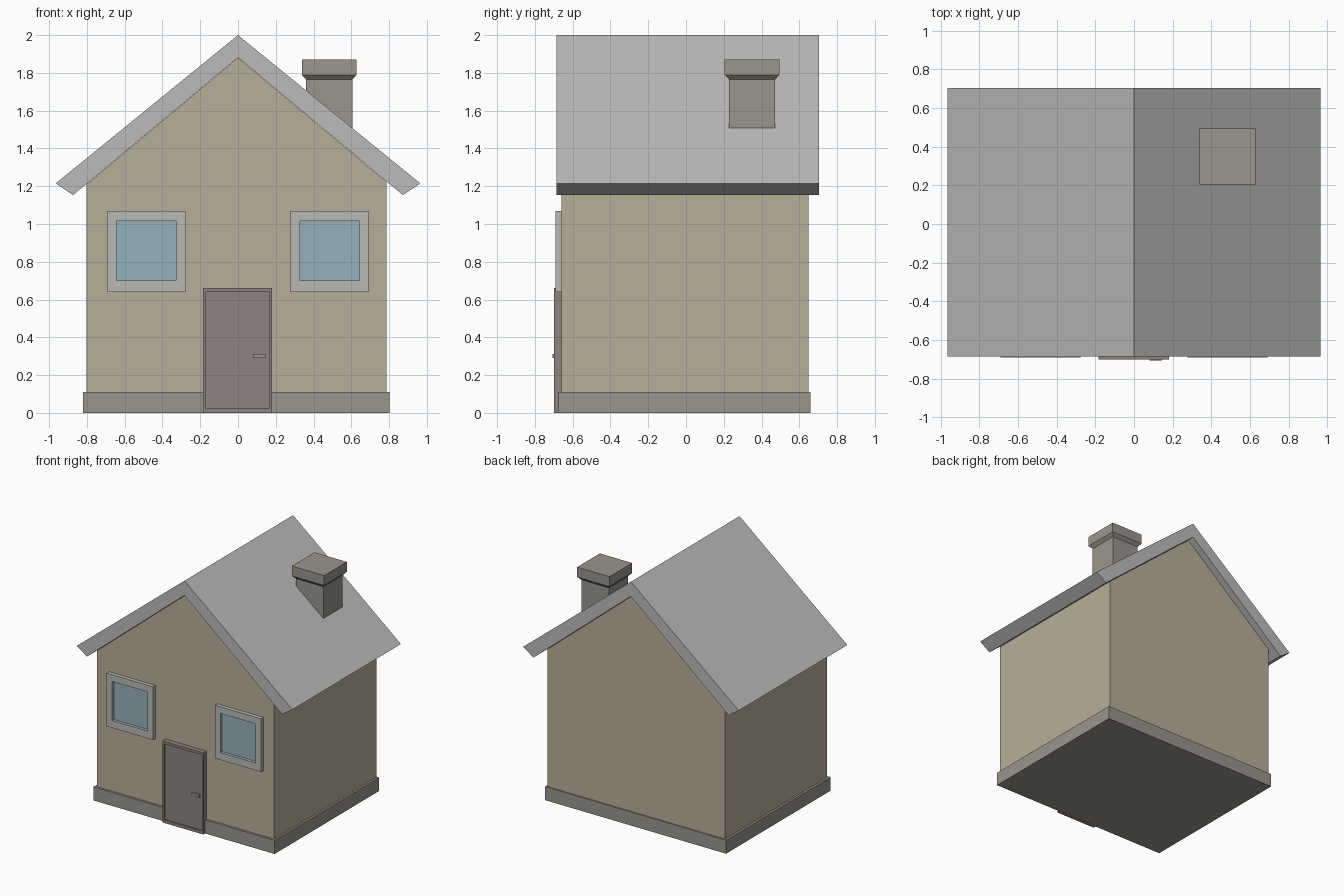
import bpy, bmesh

if "Cube" in bpy.data.objects:
    bpy.data.objects.remove(bpy.data.objects["Cube"])


def material(name, rgb):
    m = bpy.data.materials.new(name)
    m.diffuse_color = (*rgb, 1)
    m.use_nodes = True
    m.node_tree.nodes["Principled BSDF"].inputs["Base Color"].default_value = m.diffuse_color
    return m


WALL = material("plaster", (0.48, 0.43, 0.32))
STONE = material("stone", (0.32, 0.30, 0.27))
ROOF = material("roofing", (0.50, 0.50, 0.50))
DOOR = material("door_wood", (0.27, 0.23, 0.21))
GLASS = material("glass", (0.30, 0.44, 0.52))
TRIM = material("trim", (0.48, 0.48, 0.46))


def finish(name, bm, mat):
    bmesh.ops.recalc_face_normals(bm, faces=bm.faces)
    mesh = bpy.data.meshes.new(name)
    bm.to_mesh(mesh)
    bm.free()
    mesh.materials.append(mat)
    ob = bpy.data.objects.new(name, mesh)
    bpy.context.collection.objects.link(ob)
    return ob


def prism(name, profile, y0, y1, mat):
    """Extrude an (x, z) outline from y0 to y1."""
    bm = bmesh.new()
    face = bm.faces.new([bm.verts.new((x, y0, z)) for x, z in profile])
    ext = bmesh.ops.extrude_face_region(bm, geom=[face])
    verts = [g for g in ext["geom"] if isinstance(g, bmesh.types.BMVert)]
    bmesh.ops.translate(bm, vec=(0, y1 - y0, 0), verts=verts)
    return finish(name, bm, mat)


def box(name, x0, x1, y0, y1, z0, z1, mat):
    return prism(name, [(x0, z0), (x1, z0), (x1, z1), (x0, z1)], y0, y1, mat)


def frame(name, outer, inner, y0, y1, mat):
    """Rectangular ring; outer and inner are (x0, x1, z0, z1)."""
    bm = bmesh.new()
    rings = []
    for y in (y0, y1):
        for a, b, c, d in (outer, inner):
            rings.append([bm.verts.new((x, y, z))
                          for x, z in ((a, c), (b, c), (b, d), (a, d))])
    of, inf, ob, inb = rings
    for p, q in ((of, inf), (ob, inb), (of, ob), (inf, inb)):
        for i in range(4):
            j = (i + 1) % 4
            bm.faces.new((p[i], p[j], q[j], q[i]))
    return finish(name, bm, mat)


# Plinth and gabled walls
box("foundation", -0.82, 0.802, -0.677, 0.658, 0, 0.11, STONE)
prism("walls", [(-0.802, 0.11), (0.785, 0.11), (0.785, 1.224),
                (0, 1.88), (-0.802, 1.21)], -0.66, 0.648, WALL)

# Roof with two sloped slabs
prism("roof", [(0, 2), (0.965, 1.215), (0.873, 1.153), (0, 1.882),
               (-0.873, 1.153), (-0.965, 1.215)], -0.685, 0.705, ROOF)

# Windows
for side, cx in (("left", -0.485), ("right", 0.485)):
    outer = (cx - 0.207, cx + 0.207, 0.64, 1.07)
    inner = (cx - 0.157, cx + 0.157, 0.70, 1.016)
    frame(side + "_window_frame", outer, inner, -0.692, -0.655, TRIM)
    box(side + "_window_glass", inner[0], inner[1], -0.67, -0.655,
        inner[2], inner[3], GLASS)

# Door with frame and handle
panel = (-0.172, 0.168, 0.025, 0.64)
frame("door_frame", (-0.185, 0.18, 0, 0.66), panel, -0.70, -0.655, DOOR)
box("door_panel", panel[0], panel[1], -0.69, -0.655, panel[2], panel[3], DOOR)
box("door_handle", 0.08, 0.145, -0.706, -0.685, 0.29, 0.313, STONE)

# Chimney: square rings from shaft to flared cap, foot cut along the roof slope
bm = bmesh.new()
cx, cy = 0.483, 0.35
levels = [(0.122, None), (0.122, 1.765), (0.145, 1.79), (0.145, 1.87)]
rings = []
for h, z in levels:
    ring = []
    for sx, sy in ((-1, -1), (1, -1), (1, 1), (-1, 1)):
        x = cx + sx * h
        foot = 1.99 - 0.813 * x
        ring.append(bm.verts.new((x, cy + sy * h, foot if z is None else z)))
    rings.append(ring)
for p, q in zip(rings, rings[1:]):
    for i in range(4):
        j = (i + 1) % 4
        bm.faces.new((p[i], p[j], q[j], q[i]))
bm.faces.new(rings[0])
bm.faces.new(rings[-1])
finish("chimney", bm, STONE)
